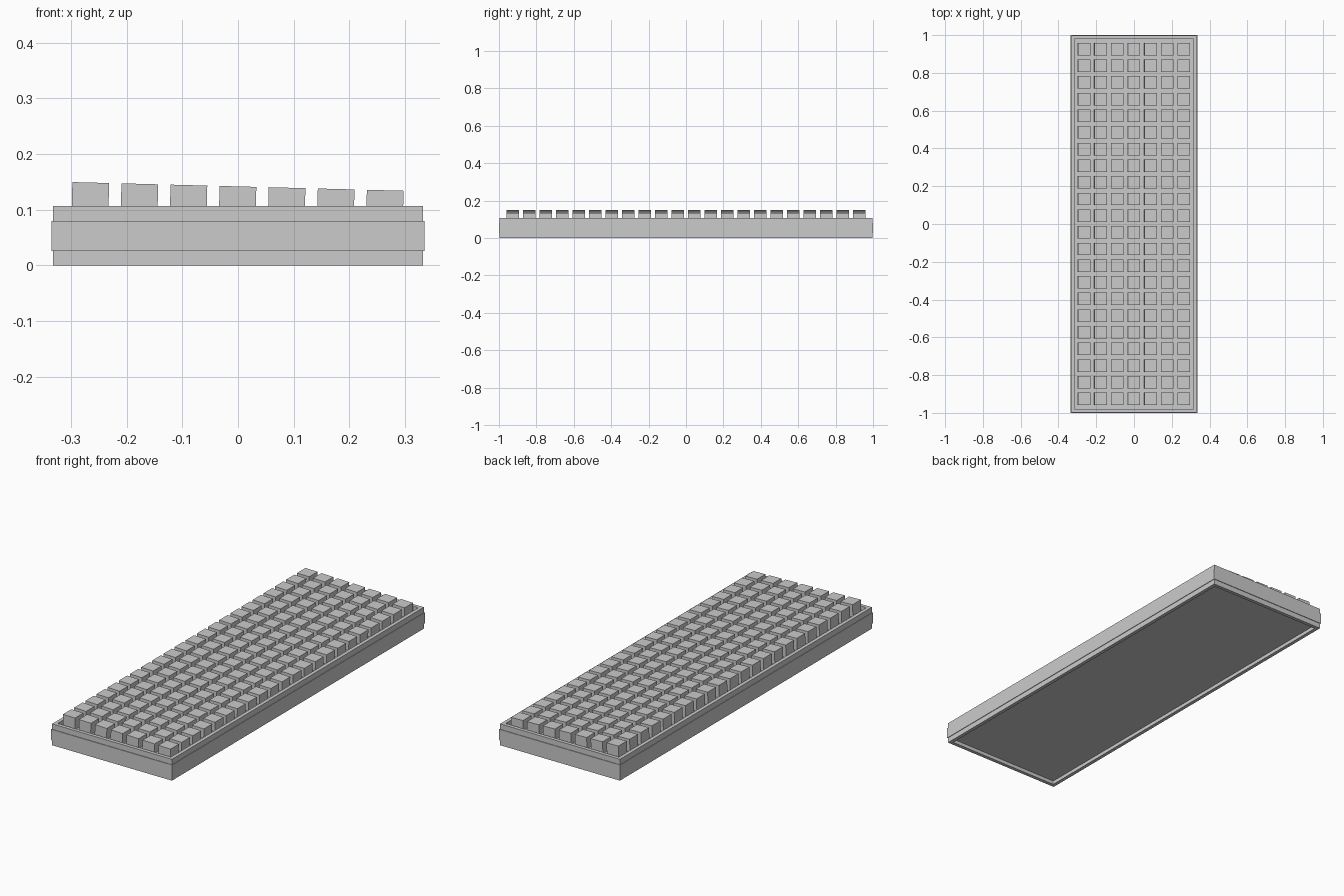
import bpy, bmesh, math
from mathutils import Matrix, Vector

if "Cube" in bpy.data.objects:
    bpy.data.objects.remove(bpy.data.objects["Cube"])

grey = bpy.data.materials.new("light grey")
grey.diffuse_color = (0.6, 0.6, 0.6, 1)
grey.use_nodes = True
grey.node_tree.nodes["Principled BSDF"].inputs["Base Color"].default_value = grey.diffuse_color


def finish(name, bm):
    bmesh.ops.recalc_face_normals(bm, faces=bm.faces)
    mesh = bpy.data.meshes.new(name)
    bm.to_mesh(mesh)
    bm.free()
    mesh.materials.append(grey)
    obj = bpy.data.objects.new(name, mesh)
    bpy.context.collection.objects.link(obj)
    return obj


# Case: rectangular rings stacked from the bottom recess, round the
# raised side band, to the top recess
X, Y = 0.332, 0.997
rings = [(-0.018, 0.018), (-0.018, 0), (0, 0), (0, 0.026), (0.003, 0.026),
         (0.003, 0.08), (0, 0.08), (0, 0.107), (-0.018, 0.107), (-0.018, 0.088)]
bm = bmesh.new()
loops = []
for grow, z in rings:
    x, y = X + grow, Y + grow
    loops.append([bm.verts.new(p) for p in
                  ((-x, -y, z), (x, -y, z), (x, y, z), (-x, y, z))])
for a, b in zip(loops, loops[1:]):
    for i in range(4):
        j = (i + 1) % 4
        bm.faces.new((a[i], a[j], b[j], b[i]))
bm.faces.new(loops[0])
bm.faces.new(loops[-1])
finish("case", bm)

# Keys: grid of blocks, all leaning slightly down towards +x
COLS, ROWS, PITCH, SIZE, HEIGHT = 7, 22, 0.0882, 0.066, 0.066
tilt = Matrix.Rotation(math.radians(1.5), 4, 'Y')
bm = bmesh.new()
for c in range(COLS):
    for r in range(ROWS):
        x = (c - (COLS - 1) / 2) * PITCH
        y = (r - (ROWS - 1) / 2) * PITCH
        place = (Matrix.Translation((0, 0, 0.142)) @ tilt
                 @ Matrix.Translation((x, y, -HEIGHT / 2))
                 @ Matrix.Diagonal((SIZE, SIZE, HEIGHT, 1)))
        bmesh.ops.create_cube(bm, size=1, matrix=place)
finish("keys", bm)
